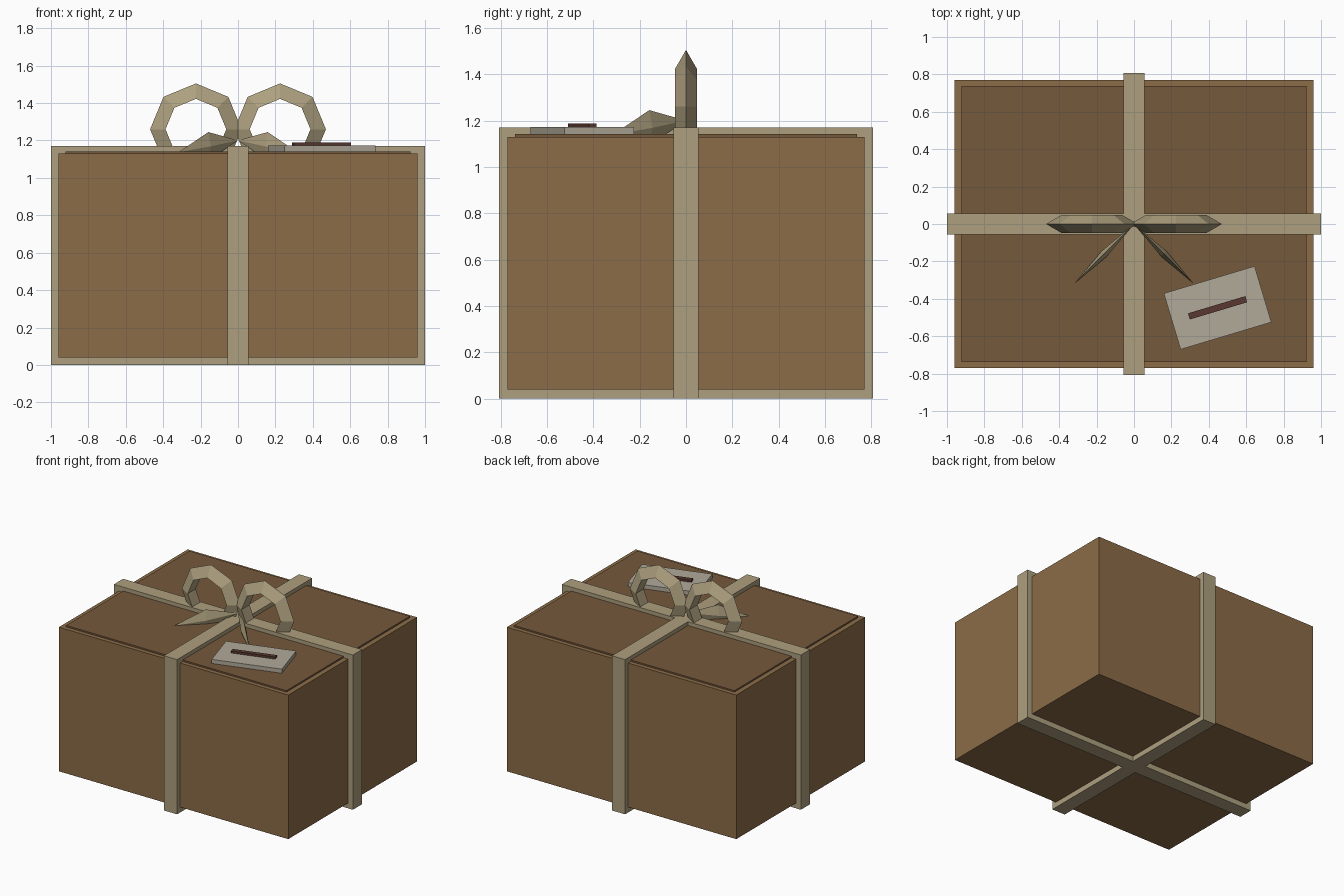
import bpy, bmesh
from math import radians
from mathutils import Matrix, Vector

if "Cube" in bpy.data.objects:
    bpy.data.objects.remove(bpy.data.objects["Cube"])


def material(name, rgb):
    m = bpy.data.materials.new(name)
    m.diffuse_color = (*rgb, 1)
    m.use_nodes = True
    m.node_tree.nodes["Principled BSDF"].inputs["Base Color"].default_value = m.diffuse_color
    return m


CARD = material("cardboard", (0.26, 0.15, 0.065))
LID = material("dark_cardboard", (0.18, 0.10, 0.045))
RIBBON = material("ribbon", (0.42, 0.35, 0.21))
PAPER = material("paper", (0.44, 0.40, 0.32))
INK = material("ink", (0.10, 0.04, 0.03))


def add(name, bm, mat):
    bmesh.ops.recalc_face_normals(bm, faces=bm.faces)
    me = bpy.data.meshes.new(name)
    bm.to_mesh(me)
    bm.free()
    me.materials.append(mat)
    ob = bpy.data.objects.new(name, me)
    bpy.context.collection.objects.link(ob)
    return ob


def box(name, center, size, mat, turn=0):
    bm = bmesh.new()
    bmesh.ops.create_cube(bm, size=1, matrix=Matrix.Diagonal((*size, 1)))
    ob = add(name, bm, mat)
    ob.location = center
    ob.rotation_euler.z = radians(turn)
    return ob


def strap(name, half, turn):
    """Closed rectangular band wrapped round the box."""
    w, t, h = 0.055, 0.04, 1.17
    outer = [(-half, 0), (half, 0), (half, h), (-half, h)]
    inner = [(-half + t, t), (half - t, t), (half - t, h - t), (-half + t, h - t)]
    bm = bmesh.new()
    vo = [bm.verts.new((x, -w, z)) for x, z in outer]
    vi = [bm.verts.new((x, -w, z)) for x, z in inner]
    faces = [bm.faces.new((vo[i], vo[i - 3], vi[i - 3], vi[i])) for i in range(4)]
    ext = bmesh.ops.extrude_face_region(bm, geom=faces, use_keep_orig=True)
    moved = [g for g in ext["geom"] if isinstance(g, bmesh.types.BMVert)]
    bmesh.ops.translate(bm, verts=moved, vec=(0, 2 * w, 0))
    add(name, bm, RIBBON).rotation_euler.z = radians(turn)


def bow_tail(name, side):
    """Thin diamond-shaped leaf from the knot to the front corner."""
    start, tip = Vector((0, 0, 1.2)), Vector((0.317 * side, -0.317, 1.138))
    mid = (start + tip) / 2
    across = Vector((side, 1, 0)).normalized() * 0.02
    across.x = abs(across.x) * side
    up = Vector((0, 0, 0.076))
    bm = bmesh.new()
    a, b = bm.verts.new(start), bm.verts.new(tip)
    ring = [bm.verts.new(mid + d) for d in (up, across, -up, -across)]
    for i in range(4):
        for end in (a, b):
            bm.faces.new((end, ring[i], ring[i - 1]))
    add(name, bm, RIBBON)


# Box and raised lid panel
box("parcel_box", (0, 0, 0.585), (1.92, 1.54, 1.09), CARD)
box("lid_panel", (0, 0, 1.135), (1.845, 1.475, 0.012), LID)

# Ribbon bands
strap("ribbon_lengthwise", 1.0, 0)
strap("ribbon_crosswise", 0.807, 90)

# Bow: triangular-section octagonal loops and two tails
for side, label in ((-1, "left"), (1, "right")):
    bpy.ops.mesh.primitive_torus_add(
        major_segments=8, minor_segments=3, major_radius=0.19, minor_radius=0.055,
        location=(0.225 * side, 0, 1.26), rotation=(radians(90), 0, 0))
    loop = bpy.context.object
    loop.name = "bow_loop_" + label
    loop.data.materials.append(RIBBON)
    bow_tail("bow_tail_" + label, side)

# Address label with one dark line
box("paper_label", (0.447, -0.448, 1.155), (0.507, 0.313, 0.034), PAPER, 16.7)
box("label_line", (0.447, -0.448, 1.179), (0.32, 0.034, 0.018), INK, 16.7)
